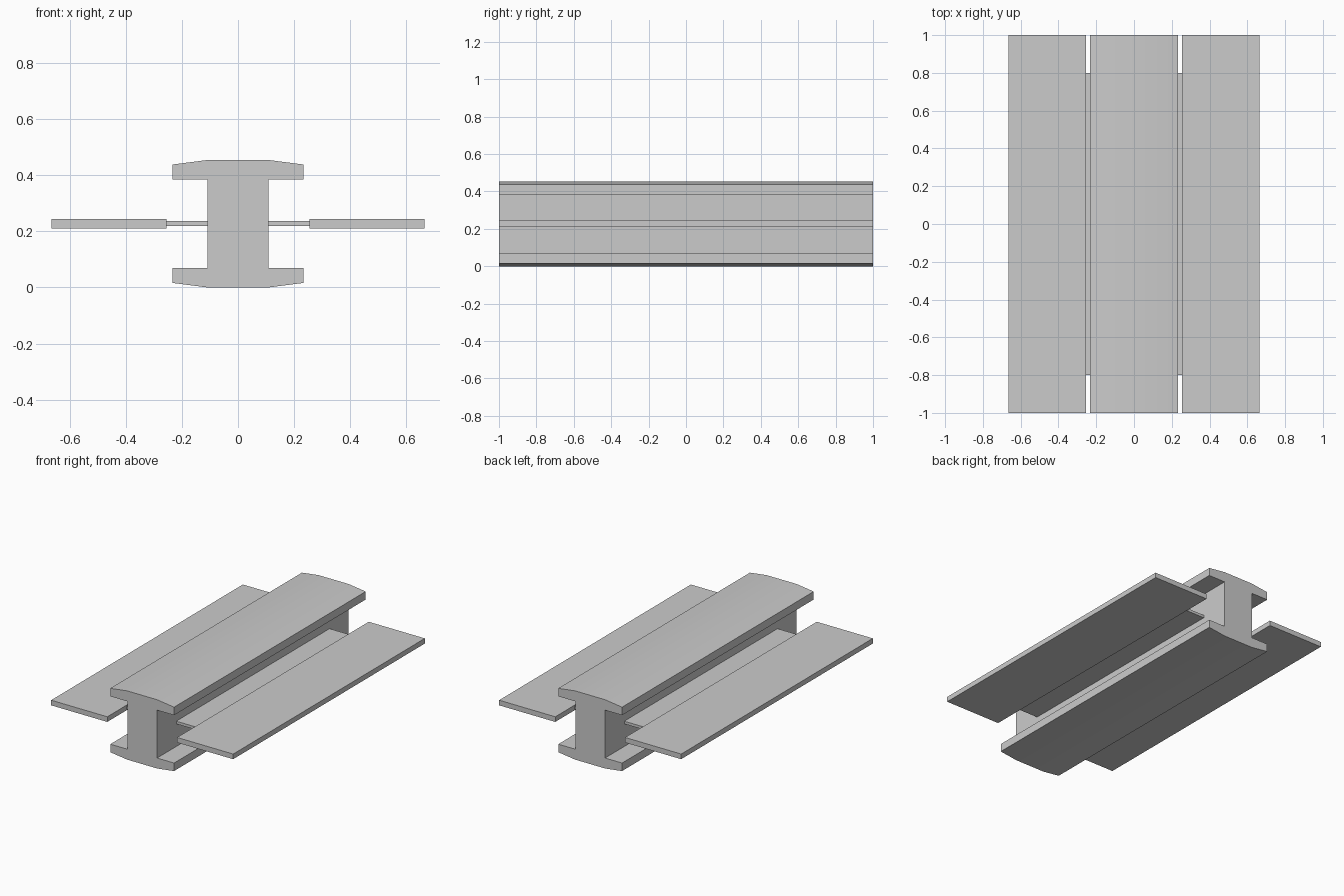
import bpy
import bmesh

if "Cube" in bpy.data.objects:
    bpy.data.objects.remove(bpy.data.objects["Cube"])


def extrude_profile(name, points, half_length):
    """Extrude a closed x-z outline along y, centred on y = 0."""
    bm = bmesh.new()
    face = bm.faces.new([bm.verts.new((x, -half_length, z)) for x, z in points])
    geom = bmesh.ops.extrude_face_region(bm, geom=[face])["geom"]
    moved = [v for v in geom if isinstance(v, bmesh.types.BMVert)]
    bmesh.ops.translate(bm, verts=moved, vec=(0, 2 * half_length, 0))
    bmesh.ops.recalc_face_normals(bm, faces=bm.faces)
    mesh = bpy.data.meshes.new(name)
    bm.to_mesh(mesh)
    bm.free()
    obj = bpy.data.objects.new(name, mesh)
    bpy.context.collection.objects.link(obj)
    return obj


def box_profile(x0, x1, z0, z1):
    return [(x0, z0), (x1, z0), (x1, z1), (x0, z1)]


HEIGHT = 0.454
MID = HEIGHT / 2

# I-beam with slightly crowned flanges: one quarter mirrored in z, then in x
quarter = [(0.109, 0.0), (0.233, 0.016), (0.233, 0.069), (0.109, 0.069)]
right = quarter + [(x, HEIGHT - z) for x, z in reversed(quarter)]
beam = extrude_profile("beam", right + [(-x, z) for x, z in reversed(right)], 1.0)
bpy.context.view_layer.objects.active = beam
beam.select_set(True)
bpy.ops.object.shade_smooth_by_angle(angle=0.5)

# Side plates and the thinner, shorter strips joining them to the beam
for side, s in (("left", -1), ("right", 1)):
    extrude_profile(side + "_plate",
                    box_profile(s * 0.255, s * 0.665, MID - 0.017, MID + 0.017), 1.0)
    extrude_profile(side + "_joining_strip",
                    box_profile(s * 0.109, s * 0.255, MID - 0.009, MID + 0.009), 0.8)
